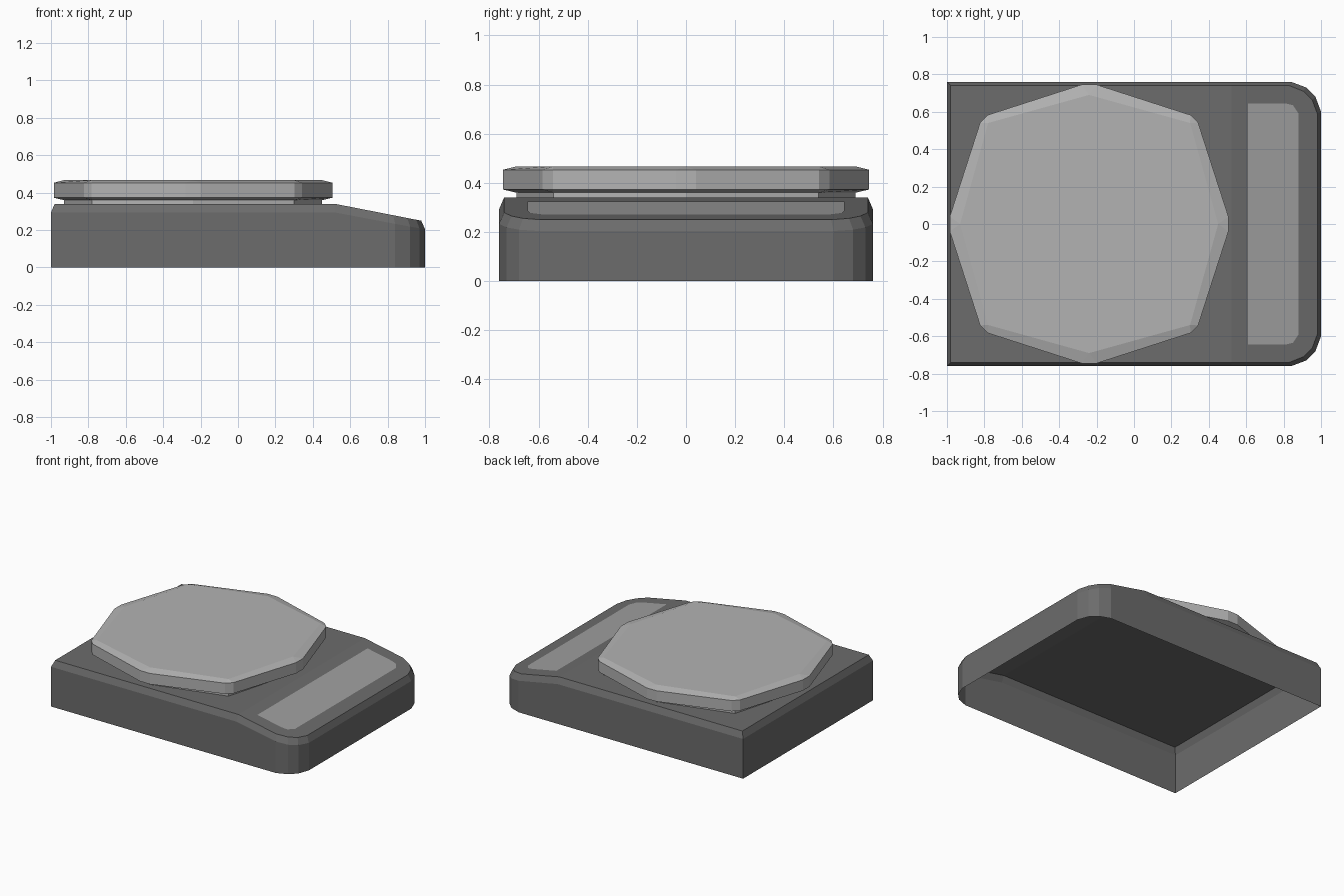
import bpy, bmesh

if "Cube" in bpy.data.objects:
    bpy.data.objects.remove(bpy.data.objects["Cube"])

def material(name, v):
    m = bpy.data.materials.new(name)
    m.diffuse_color = (v, v, v, 1)
    m.use_nodes = True
    m.node_tree.nodes["Principled BSDF"].inputs["Base Color"].default_value = m.diffuse_color
    return m

def mirror_y(half):
    """Close a back-half outline into a full loop by mirroring it over y = 0."""
    return half + [(x, -y) for x, y in reversed(half)]

def slope_z(x):
    """Height of the housing's top surface: flat, then falling to the front edge."""
    return 0.34 if x <= 0.52 else 0.34 - (x - 0.52) * 0.09 / 0.46

def build(name, rings, caps, mat):
    """Skin a stack of equal-length rings and add the given cap faces (by vertex index)."""
    bm = bmesh.new()
    vs = [[bm.verts.new(p) for p in r] for r in rings]
    n = len(rings[0])
    for a, b in zip(vs, vs[1:]):
        for i in range(n):
            j = (i + 1) % n
            bm.faces.new((a[i], a[j], b[j], b[i]))
    for cap in caps:
        bm.faces.new([vs[-1][i] for i in cap])
    bmesh.ops.remove_doubles(bm, verts=bm.verts, dist=1e-5)
    me = bpy.data.meshes.new(name)
    bm.to_mesh(me)
    bm.free()
    ob = bpy.data.objects.new(name, me)
    me.materials.append(mat)
    bpy.context.collection.objects.link(ob)
    return ob

dark = material("dark_grey", 0.15)
light = material("light_grey", 0.45)
mid = material("mid_grey", 0.35)

# Housing: open-bottomed shell, rounded at the right end, chamfered rim (loops run counter-clockwise)
outer = mirror_y([(-1, .76), (.52, .76), (.84, .76), (.92, .73), (.97, .68), (1, .6)])[::-1]
inner = mirror_y([(-.98, .74), (.52, .74), (.83, .74), (.905, .71), (.953, .663), (.98, .59)])[::-1]
rings = [[(x, y, 0) for x, y in outer],
         [(x, y, slope_z(i[0]) - 0.046) for (x, y), i in zip(outer, inner)],
         [(x, y, slope_z(x)) for x, y in inner]]
build("housing", rings, [(0, 1, 10, 11), tuple(range(1, 11))], dark)

# Display panel lying on the slope
panel = mirror_y([(.61, .645), (.81, .645), (.85, .635), (.88, .59)])[::-1]
build("display_panel", [[(x, y, slope_z(x) + 0.002) for x, y in panel]], [range(8)], mid)

# Weighing plate: octagonal neck and top, with a corner-cut octagonal rim between them
def plate_ring(quarter, z):
    pts = []
    for _ in range(4):
        pts += quarter
        quarter = [(-y, x) for x, y in quarter]
    return [(x - 0.24, y, z) for x, y in pts]

rim = [(.745, -.04), (.745, .04), (.583, .542), (.542, .583)]
octagon = [(.69, 0), (.69, 0), (.54, .54), (.54, .54)]
stack = [(octagon, .34), (octagon, .36), (rim, .373), (rim, .453), (octagon, .467)]
build("weighing_plate", [plate_ring(q, z) for q, z in stack], [range(16)[::2]], light)
